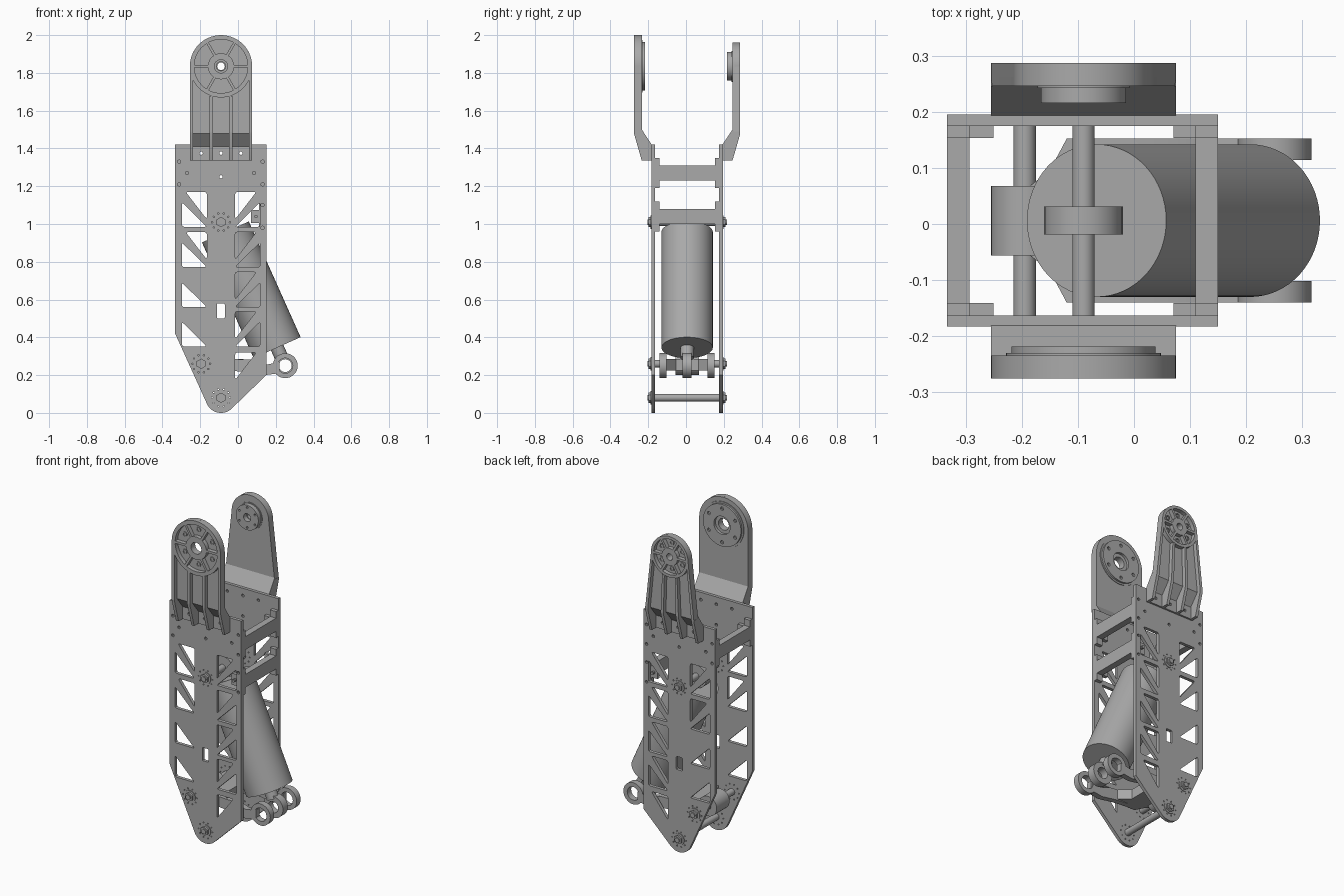
import bpy, bmesh
from math import cos, sin, radians
from mathutils import Vector

cube = bpy.data.objects.get("Cube")
if cube:
    bpy.data.objects.remove(cube)

metal = bpy.data.materials.new("grey_metal")
metal.use_nodes = True
metal.diffuse_color = (0.4, 0.4, 0.4, 1)
metal.node_tree.nodes["Principled BSDF"].inputs["Base Color"].default_value = metal.diffuse_color

CX, CY = -0.09, 0.006       # middle of the frame
HUB = 1.835                 # height of the upper pivot
parts = []


def finish(name, bm):
    bmesh.ops.remove_doubles(bm, verts=bm.verts, dist=0.0002)
    bmesh.ops.recalc_face_normals(bm, faces=bm.faces)
    mesh = bpy.data.meshes.new(name)
    bm.to_mesh(mesh)
    bm.free()
    mesh.materials.append(metal)
    ob = bpy.data.objects.new(name, mesh)
    bpy.context.collection.objects.link(ob)
    parts.append(ob)


def prism(name, loops, lo, hi, axis="y"):
    """Extrude an outline, with any holes, from lo to hi along an axis."""
    cu = bpy.data.curves.new(name, "CURVE")
    cu.dimensions, cu.fill_mode = "2D", "BOTH"
    cu.extrude = abs(hi - lo) / 2
    for loop in loops:
        sp = cu.splines.new("POLY")
        sp.points.add(len(loop) - 1)
        sp.use_cyclic_u = True
        for p, (u, v) in zip(sp.points, loop):
            p.co = (u, v, 0, 1)
    tmp = bpy.data.objects.new(name + "_outline", cu)
    bpy.context.collection.objects.link(tmp)
    dg = bpy.context.evaluated_depsgraph_get()
    mesh = bpy.data.meshes.new_from_object(tmp.evaluated_get(dg))
    bm = bmesh.new()
    bm.from_mesh(mesh)
    bpy.data.objects.remove(tmp)
    bpy.data.curves.remove(cu)
    bpy.data.meshes.remove(mesh)
    for v in bm.verts:
        a, b, c = v.co.x, v.co.y, v.co.z + (lo + hi) / 2
        v.co = {"x": (c, a, b), "y": (a, c, b), "z": (a, b, c)}[axis]
    finish(name, bm)


def arc(x, z, r, a0=0, a1=360, n=32):
    m = n if a1 - a0 == 360 else n - 1
    angles = [radians(a0 + (a1 - a0) * i / m) for i in range(n)]
    return [(x + r * cos(a), z + r * sin(a)) for a in angles]


def rect(x0, x1, z0, z1):
    return [(x0, z0), (x1, z0), (x1, z1), (x0, z1)]


def rounded(pts, r=0.012):
    """Soften every corner of a polygon."""
    out = []
    for i, p in enumerate(pts):
        p = Vector(p)
        a = p + (Vector(pts[i - 1]) - p).normalized() * r
        b = p + (Vector(pts[(i + 1) % len(pts)]) - p).normalized() * r
        out += [tuple(a), tuple((a + b + 2 * p) / 4), tuple(b)]
    return out


def rod(name, p0, p1, r, n=32):
    p0, p1 = Vector(p0), Vector(p1)
    d = p1 - p0
    bm = bmesh.new()
    bmesh.ops.create_cone(bm, cap_ends=True, segments=n, radius1=r, radius2=r, depth=d.length)
    q = d.to_track_quat("Z", "Y")
    for v in bm.verts:
        v.co = q @ v.co + (p0 + p1) / 2
    finish(name, bm)


# Truss side plates: outline, triangular windows, slot and bolt holes
PIVOTS = [(CX, 1.01), (-0.195, 0.26), (CX, 0.08)]
outline = [(-0.333, 1.42), (-0.333, 0.42)] + arc(CX, 0.082, 0.082, 208, 315, 14) + [(0.15, 0.2), (0.15, 1.42)]


def windows(m, tops, lowers):
    """Triangles beside diagonal braces; m mirrors the column."""
    x0, x1 = CX + m * 0.207, CX + m * 0.075
    up = [rounded([(x0 - m * 0.02, t), (x1, t), (x1, t - 0.145)]) for t in tops]
    low = [rounded([(x0, t - 0.055), (x0, t - 0.185), (x1, t - 0.185)]) for t in lowers]
    return up + low


STEP = [1.17, 0.957, 0.745, 0.537]
holes = windows(-1, STEP[:2], STEP) + windows(1, STEP + [0.32], STEP)
holes.append(rounded(rect(-0.112, -0.07, 0.5, 0.58), 0.006))
screws = [(CX + dx, 1.375) for dx in (-0.105, 0, 0.105)] + [(CX, 1.25)]
for z in (1.33, 1.21):
    screws += [(-0.312, z), (0.13, z)]
screws += [(-0.27, 1.27), (0.085, 1.27), (0.13, 1.1), (0.095, 1.04), (0.13, 0.98)]
holes += [arc(x, z, 0.009, n=10) for x, z in screws]
for x, z in PIVOTS:
    holes += [arc(px, pz, 0.004, n=6) for px, pz in arc(x, z, 0.047, n=10)]

for side, s in (("front", -1), ("back", 1)):
    prism(side + "_plate", [outline] + holes, CY + s * 0.169, CY + s * 0.189)
    # Washers, nuts and shaft ends on the pivots
    for x, z in PIVOTS:
        for label, r, d, n in (("washer", 0.036, 0.193, 24), ("nut", 0.027, 0.204, 6), ("shaft_end", 0.015, 0.211, 16)):
            rod(side + "_" + label, (x, CY + s * 0.188, z), (x, CY + s * d, z), r, n)

for x, z in PIVOTS:
    rod("pivot_rod", (x, CY - 0.17, z), (x, CY + 0.17, z), 0.02)

# Cross bars with mounting tabs at both ends
for x0, x1, tab, z in ((-0.333, -0.293, -0.25, 1.27), (0.11, 0.15, 0.07, 1.27), (0.11, 0.15, 0.07, 1.04)):
    prism("cross_bar", [rect(x0, x1, z - 0.04, z + 0.04)], CY - 0.169, CY + 0.169)
    for s in (-1, 1):
        prism("bar_tab", [rect(x0, x1, z - 0.08, z + 0.08)], CY + s * 0.147, CY + s * 0.169)
        prism("bar_lug", [rect(min(tab, x0), max(tab, x1), z - 0.035, z + 0.035)], CY + s * 0.147, CY + s * 0.169)


# Upper brackets: folded sheet, four ribs, spoked disc and inner boss
def bracket(side, s, r, bore, boss_r, boss_d, boss_bore):
    k = r / 0.165

    def y(d):
        return CY + s * d

    def px(x, z):
        return CX + x * (1 + (k - 1) * max(0, z - 1.48) / (HUB - 1.48))

    top = arc(CX, HUB, r, 0, 180, 28)
    sheet = top + [(CX - 0.165, 1.48), (CX + 0.165, 1.48)]
    prism(side + "_bracket_sheet", [sheet, arc(CX, HUB, bore)], y(0.24), y(0.256))
    fold = [(0.256, 1.48), (0.24, 1.5), (0.187, 1.42), (0.2, 1.41)]
    prism(side + "_bracket_fold", [[(y(d), z) for d, z in fold]], CX - 0.165, CX + 0.165, "x")
    foot_holes = [arc(x, z, 0.009, n=10) for x, z in screws[:3]]
    prism(side + "_bracket_foot", [rect(CX - 0.165, CX + 0.165, 1.335, 1.42)] + foot_holes, y(0.188), y(0.2))
    # Ribs, running into the disc rim
    foot = [(0.281, 1.478), (0.24, 1.335), (0.19, 1.335), (0.19, 1.42), (0.25, 1.49), (0.281, 1.49)]
    for a, b, z in ((-0.165, -0.147, HUB), (-0.06, -0.042, HUB - 0.95 * r), (0.042, 0.06, HUB - 0.95 * r), (0.147, 0.165, HUB)):
        prism(side + "_rib_foot", [[(y(d), h) for d, h in foot]], CX + a, CX + b, "x")
        prism(side + "_rib", [[(CX + a, 1.48), (CX + b, 1.48), (px(b, z), z), (px(a, z), z)]], y(0.25), y(0.281))
    prism(side + "_disc_rim", [arc(CX, HUB, r, n=56), arc(CX, HUB, r * 0.86, n=56)], y(0.25), y(0.281))
    prism(side + "_disc_hub", [arc(CX, HUB, r * 0.42), arc(CX, HUB, bore)], y(0.25), y(0.281))
    for i in range(6):
        a = radians(60 * i)
        u, w = Vector((cos(a), sin(a))), Vector((-sin(a), cos(a))) * 0.007
        c = Vector((CX, HUB))
        quad = [c + u * r * 0.4 + w, c + u * r * 0.4 - w, c + u * r * 0.88 - w, c + u * r * 0.88 + w]
        prism(side + "_spoke", [[tuple(p) for p in quad]], y(0.25), y(0.281))
    for hx, hz in arc(CX, HUB, r * 0.64, 30, 390, 6):
        prism(side + "_screw_collar", [arc(hx, hz, 0.015, n=14), arc(hx, hz, 0.009, n=14)], y(0.25), y(0.262))
    bolts = [arc(hx, hz, boss_r * 0.08, n=12) for hx, hz in arc(CX, HUB, boss_r * 0.8, 30, 390, 6)]
    prism(side + "_boss", [arc(CX, HUB, boss_r, n=48), arc(CX, HUB, boss_bore)] + bolts, y(boss_d), y(0.242))
    prism(side + "_boss_lip", [arc(CX, HUB, boss_r * 1.08, n=48), arc(CX, HUB, boss_bore)], y(0.236), y(0.244))


bracket("front", -1, 0.165, 0.035, 0.128, 0.224, 0.055)
bracket("back", 1, 0.125, 0.02, 0.076, 0.21, 0.024)

# Slanted actuator: eyes, body and piston rod
start, end = Vector((CX, CY, 1.01)), Vector((0.25, CY, 0.25))
axis = (end - start).normalized()
rod("actuator_body", start + axis * 0.057, start + axis * 0.728, 0.136, 64)
rod("piston_rod", start + axis * 0.72, end - axis * 0.045, 0.036)
prism("upper_eye", [arc(CX, 1.01, 0.07), arc(CX, 1.01, 0.02)], CY - 0.025, CY + 0.025)
prism("lower_eye", [arc(0.25, 0.25, 0.066), arc(0.25, 0.25, 0.034)], CY - 0.024, CY + 0.024)

# Forked link: hub tube, spreading web and two arms ending in rings
prism("link_hub", [arc(-0.195, 0.26, 0.06), arc(-0.195, 0.26, 0.02)], CY - 0.062, CY + 0.062)
half = [(-0.19, 0.058), (-0.15, 0.09), (-0.12, 0.146), (0.0, 0.146), (0.03, 0.11), (-0.03, 0.06)]
web = [(x, CY + w) for x, w in half] + [(x, CY - w) for x, w in reversed(half)]
prism("link_web", [web], 0.225, 0.285, "z")
for s in (-1, 1):
    arm = [(-0.05, 0.285), (0.07, 0.282), (0.15, 0.255), (0.22, 0.27), (0.22, 0.21), (0.14, 0.2), (0.05, 0.215), (-0.05, 0.225)]
    prism("link_arm", [arm], CY + s * 0.112, CY + s * 0.146)
    prism("link_ring", [arc(0.25, 0.25, 0.066), arc(0.25, 0.25, 0.04)], CY + s * 0.108, CY + s * 0.146)

# Smooth the round surfaces, keep the edges sharp
bpy.ops.object.select_all(action="DESELECT")
for ob in parts:
    ob.select_set(True)
bpy.context.view_layer.objects.active = parts[0]
bpy.ops.object.shade_smooth_by_angle(angle=radians(30))
